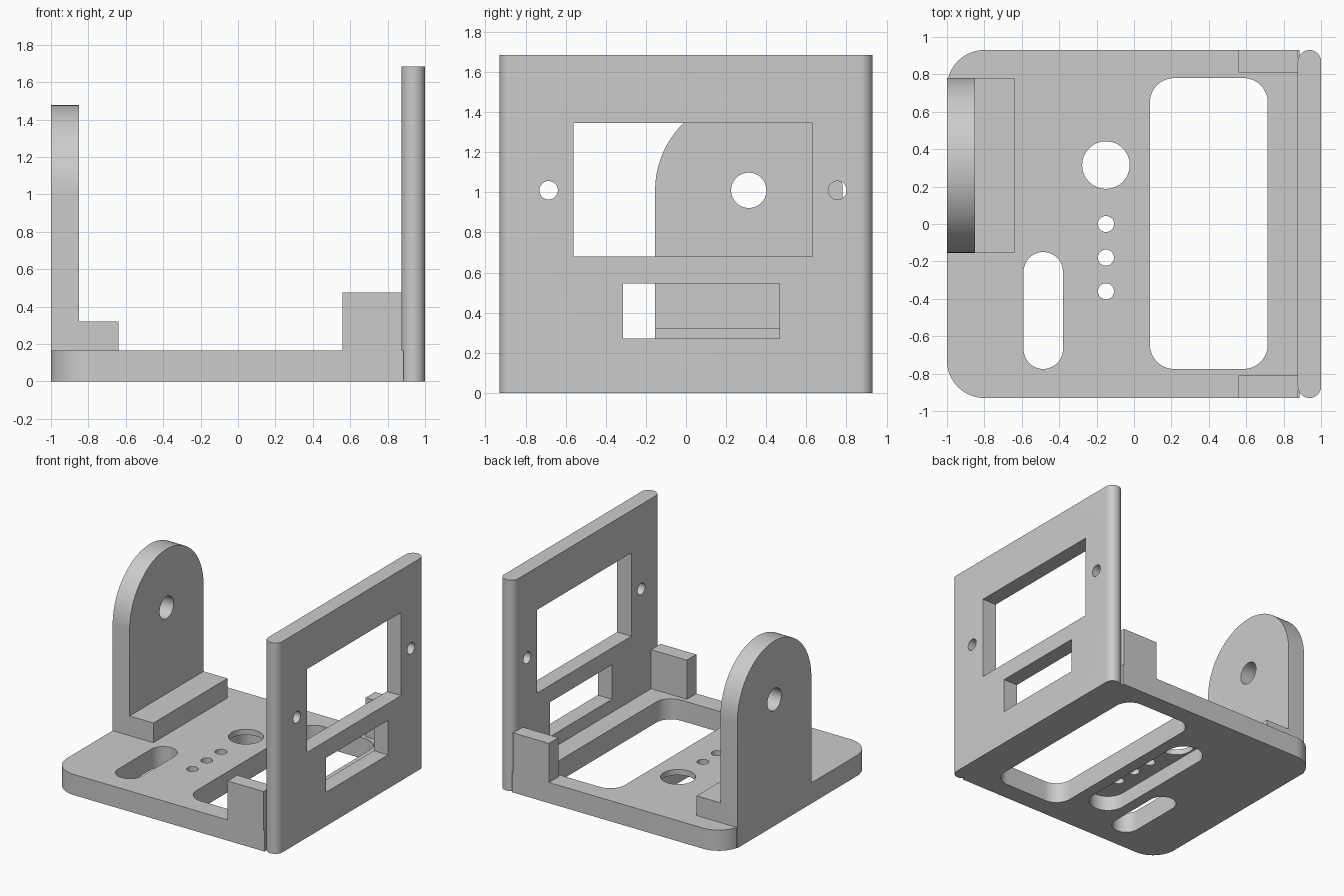
import bpy
import bmesh
from math import pi, sin, cos, radians

cube = bpy.data.objects.get("Cube")
if cube:
    bpy.data.objects.remove(cube, do_unlink=True)

GREY = 0.6
mat = bpy.data.materials.new("matte grey")
mat.diffuse_color = (GREY, GREY, GREY, 1)
mat.use_nodes = True
for node in mat.node_tree.nodes:
    if node.type == 'BSDF_PRINCIPLED':
        node.inputs["Base Color"].default_value = (GREY, GREY, GREY, 1)


def outline(a0, a1, b0, b1, radii=(0, 0, 0, 0), steps=16):
    """Rectangle with a radius per corner, counter-clockwise from upper right."""
    corners = [(a1, b1, -1, -1), (a0, b1, 1, -1), (a0, b0, 1, 1), (a1, b0, -1, 1)]
    pts = []
    for i, ((a, b, sa, sb), r) in enumerate(zip(corners, radii)):
        if r == 0:
            pts.append((a, b))
            continue
        for k in range(steps + 1):
            t = (i + k / steps) * pi / 2
            p = (a + sa * r + r * cos(t), b + sb * r + r * sin(t))
            if not pts or abs(p[0] - pts[-1][0]) + abs(p[1] - pts[-1][1]) > 1e-5:
                pts.append(p)
    if abs(pts[0][0] - pts[-1][0]) + abs(pts[0][1] - pts[-1][1]) < 1e-5:
        pts.pop()
    return pts


def rounded(a0, a1, b0, b1, r):
    return outline(a0, a1, b0, b1, (r,) * 4)


def circle(a, b, r):
    return rounded(a - r, a + r, b - r, b + r, r)


def prism(name, pts, axis, lo, hi):
    """Extrude an outline along z (outline in x, y) or x (outline in y, z)."""
    def place(p, c):
        return (p[0], p[1], c) if axis == 'z' else (c, p[0], p[1])
    bm = bmesh.new()
    low = [bm.verts.new(place(p, lo)) for p in pts]
    high = [bm.verts.new(place(p, hi)) for p in pts]
    bm.faces.new(low[::-1])
    bm.faces.new(high)
    n = len(pts)
    for i in range(n):
        j = (i + 1) % n
        bm.faces.new((low[i], low[j], high[j], high[i]))
    mesh = bpy.data.meshes.new(name)
    bm.to_mesh(mesh)
    bm.free()
    mesh.materials.append(mat)
    obj = bpy.data.objects.new(name, mesh)
    bpy.context.collection.objects.link(obj)
    return obj


def activate(obj):
    bpy.ops.object.select_all(action='DESELECT')
    obj.select_set(True)
    bpy.context.view_layer.objects.active = obj


def cut(obj, pts, axis, lo, hi):
    cutter = prism("cutter", pts, axis, lo, hi)
    cutter.hide_render = True
    mod = obj.modifiers.new("cut", 'BOOLEAN')
    mod.operation = 'DIFFERENCE'
    mod.solver = 'EXACT'
    mod.object = cutter
    activate(obj)
    bpy.ops.object.modifier_apply(modifier=mod.name)
    bpy.data.objects.remove(cutter, do_unlink=True)


BASE_TOP = 0.165
HALF_Y = 0.93

# Base plate, rounded on the bracket side
base = prism("base_plate", outline(-1, 0.885, -HALF_Y, HALF_Y, (0, 0.2, 0.2, 0)),
             'z', 0, BASE_TOP)
# Recess under the row of holes
cut(base, rounded(-0.29, -0.01, -0.62, 0.54, 0.14), 'z', -0.1, 0.12)
# Large opening, long slot and row of holes
for shape in (rounded(0.085, 0.715, -0.775, 0.78, 0.13),
              rounded(-0.59, -0.38, -0.775, -0.15, 0.105),
              circle(-0.15, 0.315, 0.127),
              circle(-0.15, 0.0, 0.043),
              circle(-0.15, -0.18, 0.043),
              circle(-0.15, -0.36, 0.043)):
    cut(base, shape, 'z', -0.1, 0.3)

# Upright panel with rounded vertical ends
panel = prism("upright_panel", rounded(0.875, 1, -HALF_Y, HALF_Y, 0.0624), 'z', 0, 1.685)
for shape in (outline(-0.56, 0.63, 0.68, 1.345),
              outline(-0.315, 0.465, 0.27, 0.545),
              circle(-0.685, 1.01, 0.046),
              circle(0.755, 1.01, 0.046)):
    cut(panel, shape, 'x', 0.7, 1.2)

# Arched bracket with a pivot hole, and its foot
R = 0.467
bracket = prism("arched_bracket", outline(-0.154, 0.78, 0, 1.477, (R, R, 0, 0), 24),
                'x', -1, -0.85)
cut(bracket, circle(0.313, 1.01, 0.088), 'x', -1.2, -0.7)
foot = prism("bracket_foot", outline(-0.154, 0.78, BASE_TOP - 0.02, 0.322),
             'x', -0.86, -0.64)

# Support blocks bracing the panel at each side
blocks = []
for side, y0, y1 in (("front", -HALF_Y, -0.81), ("back", 0.81, HALF_Y)):
    blocks.append(prism(side + "_support_block", outline(0.56, 0.877, y0, y1),
                        'z', BASE_TOP - 0.02, 0.477))

# Smooth the round walls, keep the edges sharp
for obj in [base, panel, bracket, foot] + blocks:
    activate(obj)
    bpy.ops.object.shade_smooth_by_angle(angle=radians(30))
